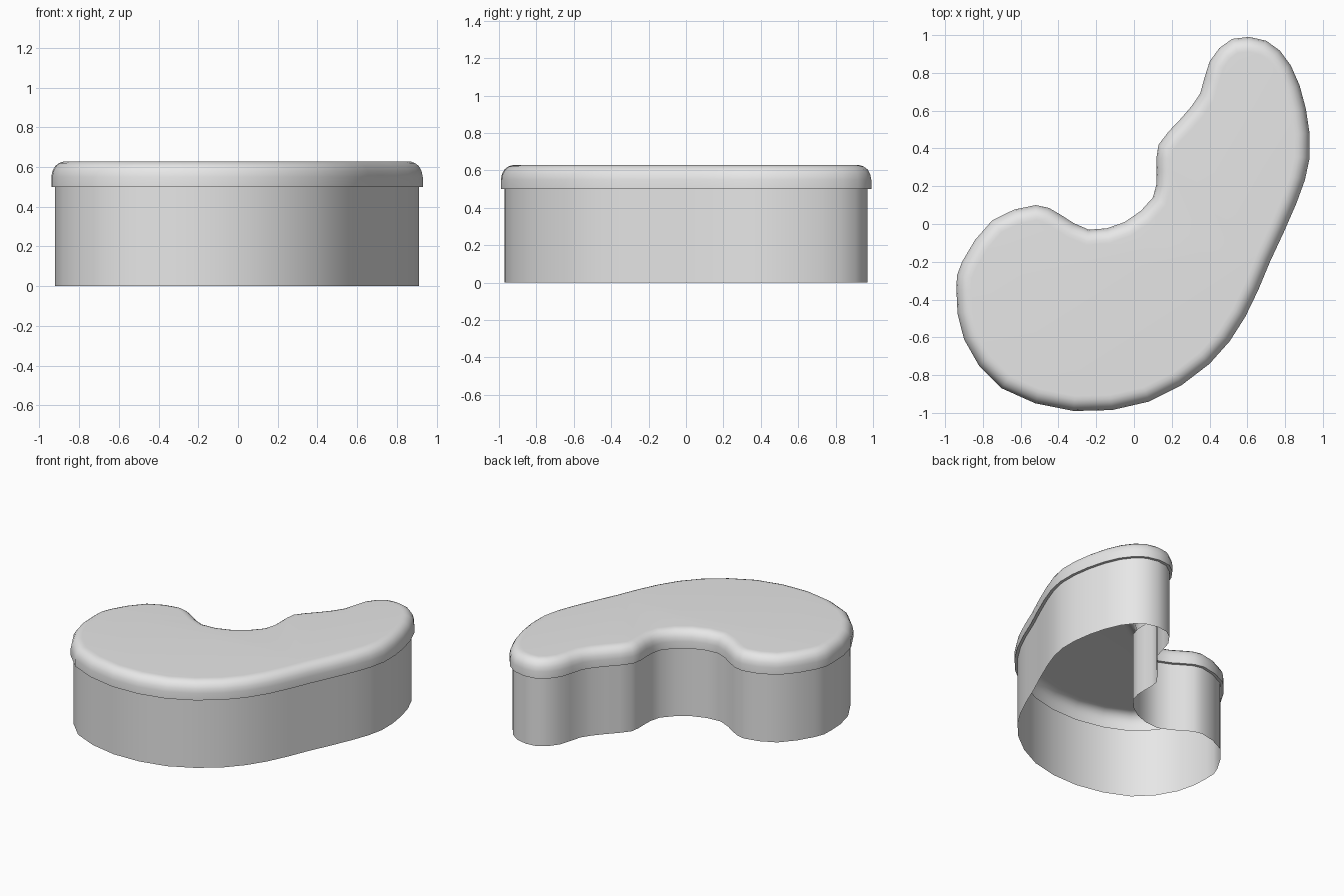
import bpy
import bmesh
import math
from mathutils import Vector

cube = bpy.data.objects.get("Cube")
if cube:
    bpy.data.objects.remove(cube, do_unlink=True)

# One plain grey for the whole bench
grey = bpy.data.materials.new("light_grey")
grey.use_nodes = True
colour = (0.8, 0.8, 0.8, 1.0)
grey.diffuse_color = colour
grey.node_tree.nodes["Principled BSDF"].inputs["Base Color"].default_value = colour

# Kidney outline in hundredths, counterclockwise from the left end
NODES = [
    (-94, -35), (-90, -61), (-70, -87), (-32, -99), (8, -94), (40, -74),
    (59, -49), (72, -20), (86, 11), (93, 35), (91, 61), (83, 84), (70, 97),
    (52, 98), (40, 86), (35, 69), (25, 56), (13, 42), (12, 28), (10, 14),
    (-5, 1), (-24, -3), (-39, 5), (-52, 10), (-75, 2), (-91, -20),
]


def smooth_loop(nodes):
    """Closed smooth curve through the nodes, with one extra point per span."""
    pts = [Vector(n) / 100 for n in nodes]
    count = len(pts)
    loop = []
    for i in range(count):
        before, start = pts[i - 1], pts[i]
        end, after = pts[(i + 1) % count], pts[(i + 2) % count]
        loop.append(start)
        loop.append((start + end) * 0.5625 - (before + after) * 0.0625)
    return loop


def inset_loop(loop, distance):
    """Move every point of the loop inward along its normal."""
    result = []
    for i, point in enumerate(loop):
        tangent = (loop[(i + 1) % len(loop)] - loop[i - 1]).normalized()
        result.append(point + Vector((-tangent.y, tangent.x)) * distance)
    return result


def skin_rings(name, loop, profile, cap):
    """Stack inset copies of the loop; profile holds (inset, height) pairs."""
    bm = bmesh.new()
    rings = [[bm.verts.new((p.x, p.y, height)) for p in inset_loop(loop, inset)]
             for inset, height in profile]
    count = len(loop)
    for low, high in zip(rings, rings[1:]):
        for i in range(count):
            j = (i + 1) % count
            bm.faces.new((low[i], low[j], high[j], high[i]))
    if cap:
        bm.faces.new(rings[-1])
    mesh = bpy.data.meshes.new(name)
    bm.to_mesh(mesh)
    bm.free()
    mesh.materials.append(grey)
    obj = bpy.data.objects.new(name, mesh)
    bpy.context.collection.objects.link(obj)
    bpy.ops.object.select_all(action="DESELECT")
    obj.select_set(True)
    bpy.context.view_layer.objects.active = obj
    bpy.ops.object.shade_smooth_by_angle(angle=math.radians(40))
    return obj


outline = smooth_loop(NODES)
LIP = 0.02
SEAT_Z = 0.5

# Hollow base wall, open below
skin_rings("base_wall", outline, [(LIP, 0), (LIP, SEAT_Z)], cap=False)

# Cushion shell: narrow underside lip, upright side, rounded rim, flat top
cushion = [(LIP, SEAT_Z), (0, SEAT_Z), (0, 0.55), (0.006, 0.58),
           (0.02, 0.605), (0.04, 0.62), (0.06, 0.627), (0.08, 0.628)]
skin_rings("seat_cushion", outline, cushion, cap=True)
